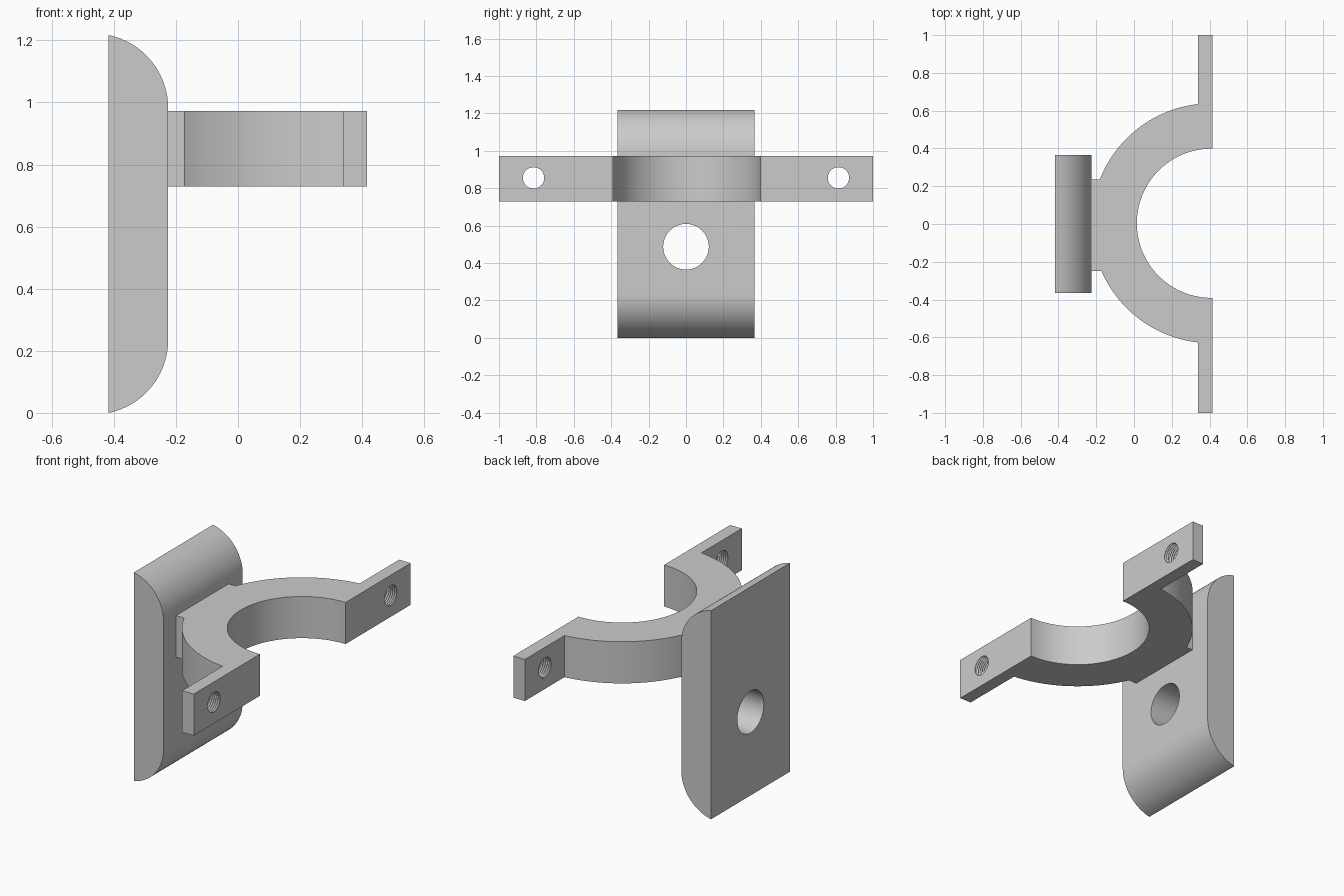
import bpy
import bmesh
from math import acos, asin, cos, sin, pi
from mathutils import Matrix, Vector

cube = bpy.data.objects.get("Cube")
if cube:
    bpy.data.objects.remove(cube, do_unlink=True)

grey = bpy.data.materials.new("plain grey")
grey.use_nodes = True
COLOUR = (0.6, 0.6, 0.6, 1)
grey.diffuse_color = COLOUR
grey.node_tree.nodes["Principled BSDF"].inputs["Base Color"].default_value = COLOUR


def arc(cx, cy, r, start, end, steps):
    """Points on a circular arc, both ends included."""
    angles = [start + (end - start) * i / steps for i in range(steps + 1)]
    return [(cx + r * cos(a), cy + r * sin(a)) for a in angles]


def make_object(name, bm):
    bmesh.ops.recalc_face_normals(bm, faces=bm.faces)
    mesh = bpy.data.meshes.new(name)
    bm.to_mesh(mesh)
    bm.free()
    mesh.materials.append(grey)
    obj = bpy.data.objects.new(name, mesh)
    bpy.context.collection.objects.link(obj)
    return obj


def extrude(name, points, direction):
    """Closed prism from a flat outline of 3D points."""
    bm = bmesh.new()
    face = bm.faces.new([bm.verts.new(p) for p in points])
    top = bmesh.ops.extrude_face_region(bm, geom=[face])["geom"]
    verts = [g for g in top if isinstance(g, bmesh.types.BMVert)]
    bmesh.ops.translate(bm, verts=verts, vec=Vector(direction))
    return make_object(name, bm)


def lathe_x(name, profile, centre, steps=48):
    """Solid of revolution about the x axis from (x, radius) pairs."""
    bm = bmesh.new()
    rings = [[bm.verts.new((x, centre[0] + r * cos(2 * pi * i / steps),
                            centre[1] + r * sin(2 * pi * i / steps)))
              for i in range(steps)] for x, r in profile]
    for a, b in zip(rings, rings[1:]):
        for i in range(steps):
            j = (i + 1) % steps
            bm.faces.new((a[i], a[j], b[j], b[i]))
    bm.faces.new(rings[0])
    bm.faces.new(rings[-1])
    return make_object(name, bm)


def cut(target, cutter):
    cutter.hide_render = True
    mod = target.modifiers.new("hole", "BOOLEAN")
    mod.operation = "DIFFERENCE"
    mod.solver = "EXACT"
    mod.object = cutter
    bpy.context.view_layer.objects.active = target
    bpy.ops.object.modifier_apply(modifier=mod.name)
    bpy.data.objects.remove(cutter, do_unlink=True)


def smooth(obj):
    bpy.ops.object.select_all(action="DESELECT")
    obj.select_set(True)
    bpy.context.view_layer.objects.active = obj
    bpy.ops.object.shade_smooth_by_angle(angle=pi / 6)


# Mounting plate with rounded top and bottom front edges
BACK, FACE, HEIGHT, HALF = -0.417, -0.225, 1.217, 0.365
R = 0.24
end = acos((BACK - FACE + R) / R)
rise = R * sin(end)
side = (arc(FACE - R, rise, R, -end, 0, 24)
        + arc(FACE - R, HEIGHT - rise, R, 0, end, 24))
plate = extrude("mounting_plate", [(x, -HALF, z) for x, z in side],
                (0, 2 * HALF, 0))
cut(plate, lathe_x("plate_hole", [(-0.6, 0.122), (0, 0.122)], (0, 0.487), 64))
smooth(plate)

# Half-ring cradle with web and two bolt lugs
CX, CY, INNER, OUTER = 0.41, 0.004, 0.395, 0.635
LUG_BACK, LUG_FRONT = 0.34, 0.415
LOW, HIGH = 0.73, 0.973
WEB = (0.235, -0.25)
lug = acos((LUG_BACK - CX) / OUTER)
upper = pi - asin((WEB[0] - CY) / OUTER)
lower = pi - asin((WEB[1] - CY) / OUTER)
outline = [(LUG_FRONT, CY + INNER)]
outline += arc(CX, CY, INNER, pi / 2, 3 * pi / 2, 64)
outline += [(LUG_FRONT, CY - INNER), (LUG_FRONT, -1), (LUG_BACK, -1)]
outline += arc(CX, CY, OUTER, 2 * pi - lug, lower, 28)
outline += [(FACE - 0.002, WEB[1]), (FACE - 0.002, WEB[0])]
outline += arc(CX, CY, OUTER, upper, lug, 28)
outline += [(LUG_BACK, 1), (LUG_FRONT, 1)]
cradle = extrude("half_ring_cradle", [(x, y, LOW) for x, y in outline],
                 (0, 0, HIGH - LOW))

# Ridged bolt holes through the lugs
RIDGES = 6
pitch = (LUG_FRONT - LUG_BACK) / RIDGES
thread = [(LUG_BACK - 0.05, 0.057)]
for i in range(RIDGES):
    x = LUG_BACK + i * pitch
    thread += [(x, 0.057), (x + pitch / 2, 0.063)]
thread += [(LUG_FRONT, 0.057), (LUG_FRONT + 0.05, 0.057)]
for y in (-0.815, 0.815):
    cut(cradle, lathe_x("bolt_hole", thread, (y, 0.855)))
smooth(cradle)
